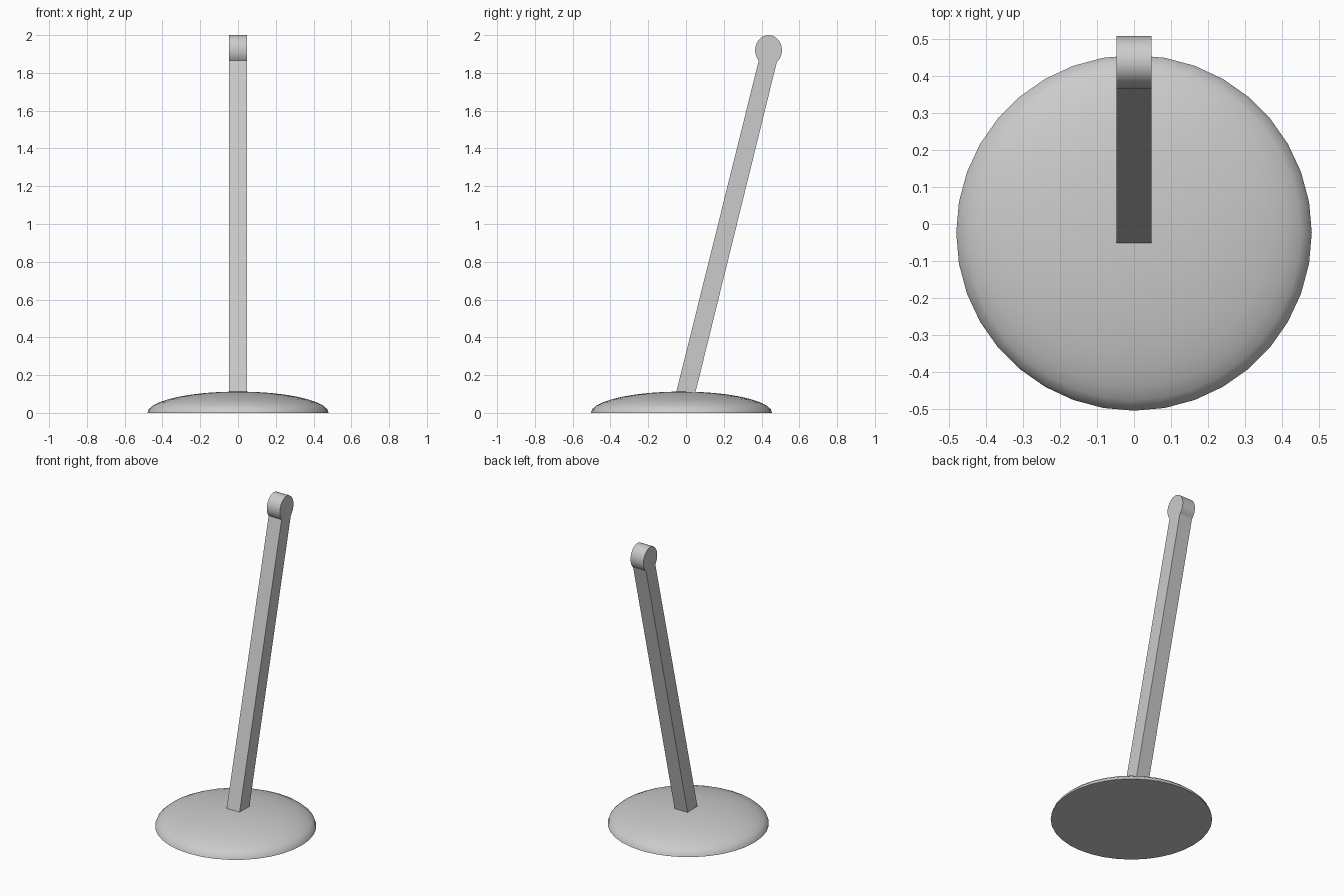
import bpy
import bmesh
from math import sin, cos, pi, radians

cube = bpy.data.objects.get("Cube")
if cube:
    bpy.data.objects.remove(cube, do_unlink=True)

# Single light grey colour
GREY = (0.6, 0.6, 0.6, 1)
grey = bpy.data.materials.new("light grey")
grey.use_nodes = True
grey.diffuse_color = GREY
grey.node_tree.nodes["Principled BSDF"].inputs["Base Color"].default_value = GREY


def finish(bm, name, angle):
    """Turn a bmesh into a smooth-shaded object with sharp edges kept."""
    bmesh.ops.recalc_face_normals(bm, faces=bm.faces)
    mesh = bpy.data.meshes.new(name)
    bm.to_mesh(mesh)
    bm.free()
    mesh.materials.append(grey)
    obj = bpy.data.objects.new(name, mesh)
    bpy.context.collection.objects.link(obj)
    bpy.ops.object.select_all(action='DESELECT')
    obj.select_set(True)
    bpy.context.view_layer.objects.active = obj
    bpy.ops.object.shade_smooth_by_angle(angle=radians(angle))
    return obj


# Domed base: quarter-ellipse profile turned around z, closed underneath
RADIUS, HEIGHT, SIDES, RINGS = 0.48, 0.113, 36, 9
bm = bmesh.new()
rings = []
for i in range(RINGS):
    a = i / RINGS * pi / 2
    r, z = RADIUS * cos(a), HEIGHT * sin(a)
    rings.append([bm.verts.new((r * cos(2 * pi * k / SIDES), r * sin(2 * pi * k / SIDES), z))
                  for k in range(SIDES)])
tip = bm.verts.new((0, 0, HEIGHT))
bm.faces.new(rings[0])
for k in range(SIDES):
    n = (k + 1) % SIDES
    for low, high in zip(rings, rings[1:]):
        bm.faces.new((low[k], low[n], high[n], high[k]))
    bm.faces.new((rings[-1][k], rings[-1][n], tip))
base = finish(bm, "domed_base", 40)
base.location.y = -0.024

# Leaning lever with a rounded knob: side outline extruded across x
HALF_WIDTH, STEPS = 0.047, 24
outline = [(-0.054, 0.1), (0.048, 0.1)]
for i in range(STEPS + 1):
    a = radians(-52 + (223 + 52) * i / STEPS)
    outline.append((0.437 + 0.071 * cos(a), 1.92 + 0.08 * sin(a)))
bm = bmesh.new()
side = bm.faces.new([bm.verts.new((-HALF_WIDTH, y, z)) for y, z in outline])
extruded = bmesh.ops.extrude_face_region(bm, geom=[side], use_keep_orig=True)
bmesh.ops.translate(bm, vec=(2 * HALF_WIDTH, 0, 0),
                    verts=[v for v in extruded["geom"] if isinstance(v, bmesh.types.BMVert)])
finish(bm, "lever_with_knob", 25)
